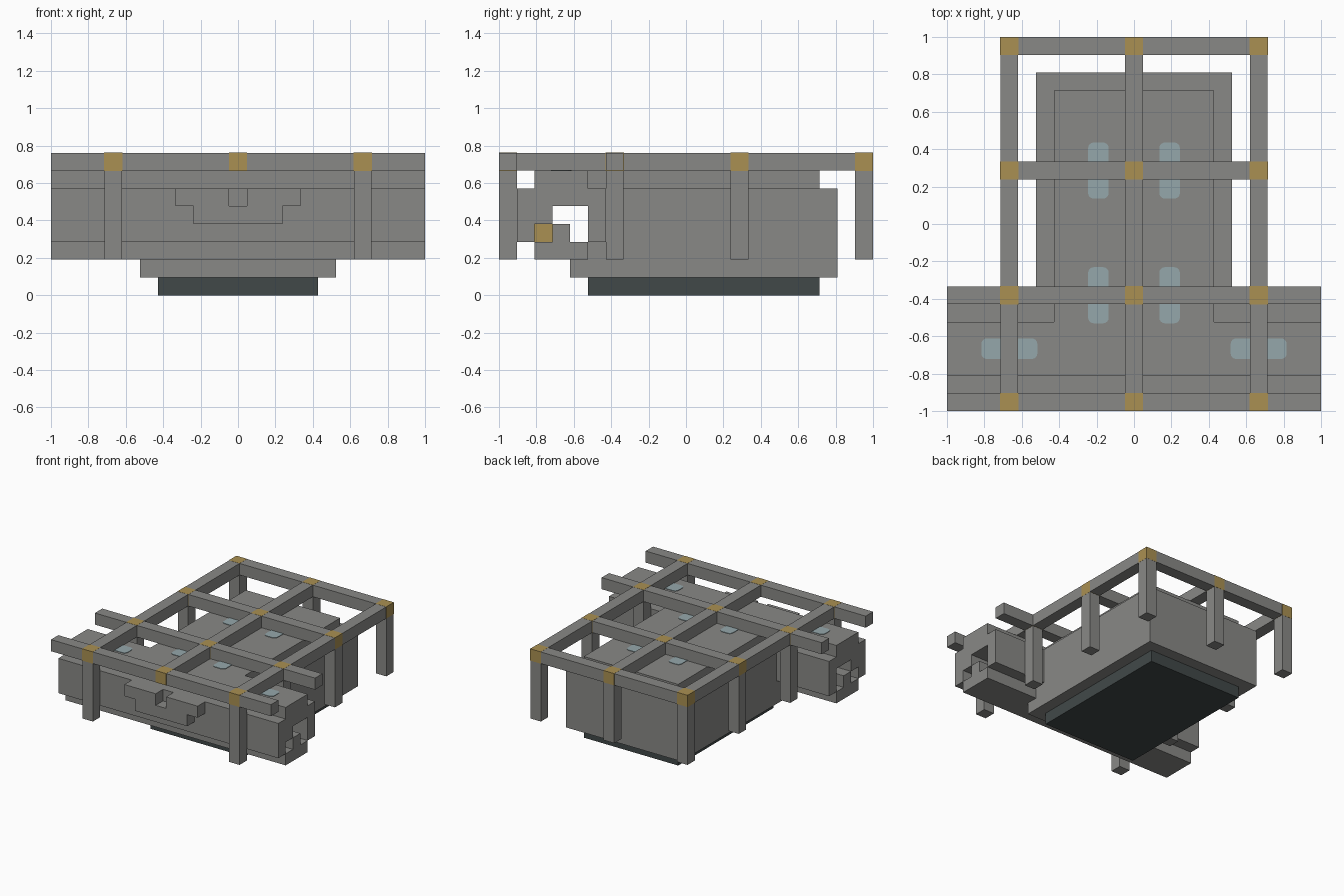
import bpy
import bmesh

cube = bpy.data.objects.get("Cube")
if cube:
    bpy.data.objects.remove(cube, do_unlink=True)

U = 2 / 21  # one block


def material(name, rgb):
    m = bpy.data.materials.new(name)
    m.use_nodes = True
    m.diffuse_color = (*rgb, 1)
    m.node_tree.nodes["Principled BSDF"].inputs["Base Color"].default_value = (*rgb, 1)
    return m


GREY = material("steel grey", (0.25, 0.25, 0.24))
DARK = material("dark slate", (0.053, 0.066, 0.066))
GOLD = material("dull gold", (0.40, 0.28, 0.085))
BLUE = material("pale blue", (0.30, 0.39, 0.41))


def finish(name, bm, mat):
    bmesh.ops.recalc_face_normals(bm, faces=bm.faces)
    mesh = bpy.data.meshes.new(name)
    bm.to_mesh(mesh)
    bm.free()
    mesh.materials.append(mat)
    ob = bpy.data.objects.new(name, mesh)
    bpy.context.collection.objects.link(ob)
    return ob


def box(name, x, y, z, mat=GREY, grow=0):
    """Box between (low, high) pairs counted in blocks."""
    bm = bmesh.new()
    bmesh.ops.create_cube(bm, size=1)
    for v in bm.verts:
        for i, (lo, hi) in enumerate((x, y, z)):
            v.co[i] = U * ((lo + hi) / 2 + v.co[i] * (hi - lo)) + grow * (1 if v.co[i] > 0 else -1)
    return finish(name, bm, mat)


def prism(name, points, axis, lo, hi, mat=GREY):
    """Extrude an outline along x (axis 0) or y (axis 1), in blocks."""
    bm = bmesh.new()
    verts = []
    for a, b in points:
        co = (lo, a, b) if axis == 0 else (a, lo, b)
        verts.append(bm.verts.new([c * U for c in co]))
    face = bm.faces.new(verts)
    ext = bmesh.ops.extrude_face_region(bm, geom=[face])["geom"]
    move = [0, 0, 0]
    move[axis] = (hi - lo) * U
    bmesh.ops.translate(bm, vec=move, verts=[g for g in ext if isinstance(g, bmesh.types.BMVert)])
    return finish(name, bm, mat)


def pad(name, x, y, sx, sy):
    """Thin rounded plate lying on the deck."""
    bm = bmesh.new()
    bmesh.ops.create_cube(bm, size=1)
    for v in bm.verts:
        v.co = (x + v.co.x * sx, y + v.co.y * sy, 7 * U + 0.002 + v.co.z * 0.004)
    upright = [e for e in bm.edges if abs(e.verts[0].co.z - e.verts[1].co.z) > 0.001]
    bmesh.ops.bevel(bm, geom=upright, offset=0.03, segments=4, profile=0.5, affect='EDGES')
    return finish(name, bm, BLUE)


# Base and main body
box("base_slab", (-4.5, 4.5), (-5.5, 7.5), (0, 1), DARK)
box("body_tray", (-5.5, 5.5), (-6.5, 8.5), (1, 2))
box("main_body", (-5.5, 5.5), (-5.5, 8.5), (2, 6))
box("body_deck", (-4.5, 4.5), (-5.5, 7.5), (6, 7))

# Wide front section: shell around a tunnel with two hooked rails
W = (-10.5, 10.5)
box("front_plate", W, (-9.5, -8.5), (3, 6))
box("rear_plate", W, (-5.5, -4.5), (3, 6))
prism("upper_hooked_rail",
      [(-8.5, 7), (-5.5, 7), (-5.5, 5), (-7.5, 5), (-7.5, 4), (-8.5, 4)], 0, *W)
prism("lower_hooked_rail",
      [(-8.5, 2), (-5.5, 2), (-5.5, 3), (-6.5, 3), (-6.5, 4), (-7.5, 4), (-7.5, 3), (-8.5, 3)], 0, *W)
box("tunnel_rod", (-7.5, 7.5), (-8.5, -7.5), (3, 4), GOLD)

# Stepped relief with a notch on the front
half = [(0.5, 6), (3.5, 6), (3.5, 5), (2.5, 5), (2.5, 4)]
left = [(-x, z) for x, z in reversed(half)]
prism("front_relief", [(0.5, 5)] + half + left + [(-0.5, 5)], 1, -10.5, -9.5)

# Roof frame
COLS = (-7, 0, 7)
ROWS = {-10: 10.5, -4: 10.5, 3: 7.5, 10: 7.5}
for x in COLS:
    box("long_beam", (x - 0.5, x + 0.5), W, (7, 8))
for y, reach in ROWS.items():
    box("cross_beam", (-reach, reach), (y - 0.5, y + 0.5), (7, 8))
    for x in COLS:
        box("joint", (x - 0.5, x + 0.5), (y - 0.5, y + 0.5), (7, 8), GOLD, 0.001)
        if x or y == 10:
            box("post", (x - 0.5, x + 0.5), (y - 0.5, y + 0.5), (2, 7))

# Pale pads under the beams
for s in (-1, 1):
    for y in (-4, 3):
        pad("deck_pad", s * 2 * U, y * U, 0.11, 0.3)
    pad("side_pad", s * 7 * U, -7 * U, 0.3, 0.11)
